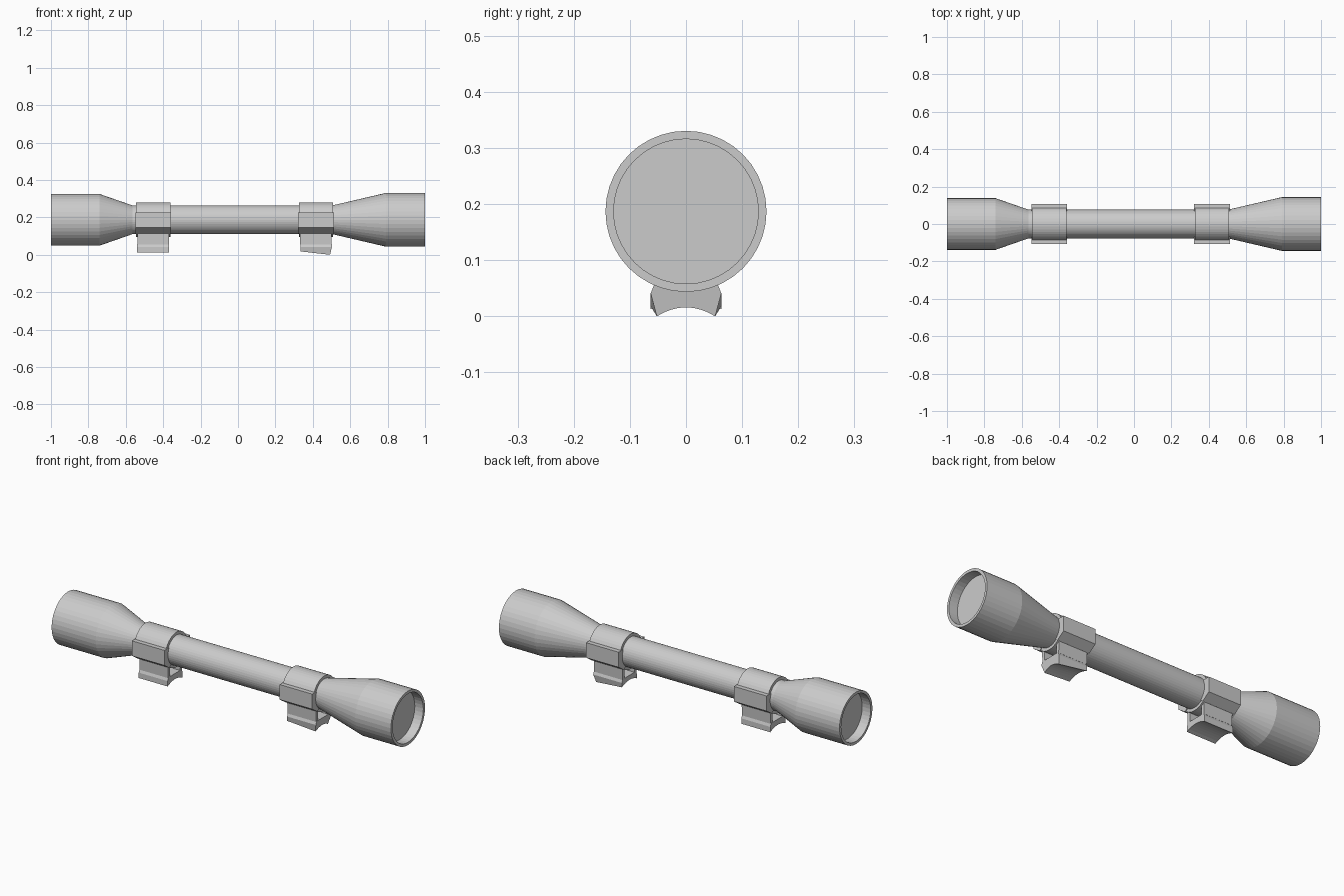
import bpy, bmesh
from math import cos, sin, pi

if "Cube" in bpy.data.objects:
    bpy.data.objects.remove(bpy.data.objects["Cube"])

AXIS_Z = 0.187
SIDES = 40


def finish(name, bm):
    bmesh.ops.recalc_face_normals(bm, faces=bm.faces)
    mesh = bpy.data.meshes.new(name)
    bm.to_mesh(mesh)
    bm.free()
    obj = bpy.data.objects.new(name, mesh)
    bpy.context.collection.objects.link(obj)
    return obj


def lathe(name, profile, closed=False):
    """Turn (x, radius) points around the scope axis."""
    bm = bmesh.new()
    rings = []
    for x, r in profile:
        rings.append([bm.verts.new((x, r * cos(2 * pi * i / SIDES), AXIS_Z + r * sin(2 * pi * i / SIDES)))
                      for i in range(SIDES)])
    pairs = list(zip(rings, rings[1:]))
    if closed:
        pairs.append((rings[-1], rings[0]))
    for a, b in pairs:
        for i in range(SIDES):
            j = (i + 1) % SIDES
            bm.faces.new((a[i], a[j], b[j], b[i]))
    if not closed:
        bm.faces.new(rings[0])
        bm.faces.new(rings[-1])
    return finish(name, bm)


def loft(name, x0, prof0, x1, prof1=None, mirror=False):
    """Join two (y, z) sections; optional copy on the other side of y = 0."""
    bm = bmesh.new()
    for s in ((1, -1) if mirror else (1,)):
        a = [bm.verts.new((x0, s * y, z)) for y, z in prof0]
        b = [bm.verts.new((x1, s * y, z)) for y, z in (prof1 or prof0)]
        n = len(a)
        for i in range(n):
            j = (i + 1) % n
            bm.faces.new((a[i], a[j], b[j], b[i]))
        bm.faces.new(a)
        bm.faces.new(b)
    return finish(name, bm)


def foot_profile(half_w, bottom, arch):
    """Dovetail foot section with a concave underside."""
    pts = [(-half_w, bottom)]
    pts += [(-0.063, 0.041), (-0.056, 0.058), (0.056, 0.058), (0.063, 0.041), (half_w, bottom)]
    steps = 8
    for i in range(1, steps):
        t = 1 - 2 * i / steps
        pts.append((half_w * t, bottom + arch * (1 - t * t)))
    return pts


# Scope body: both bells, the tube and the recessed lenses in one turned shape
lathe("scope_body", [
    (-0.95, 0.124), (-1.0, 0.124), (-1.0, 0.138), (-0.74, 0.138), (-0.565, 0.077),
    (0.505, 0.077), (0.79, 0.1435), (1.0, 0.1435), (1.0, 0.129), (0.95, 0.129)])

# Clamp side lug and bracket wall sections
lug = [(0.07, 0.225), (0.108, 0.225), (0.108, 0.145), (0.064, 0.115), (0.05, 0.125)]
wall = [(0.062, 0.15), (0.058, 0.055), (0.042, 0.055), (0.042, 0.115), (0.05, 0.14)]

for side, x0, x1 in (("rear", -0.545, -0.362), ("front", 0.325, 0.508)):
    # Ring around the tube
    lathe(side + "_clamp_ring", [(x0, 0.075), (x0, 0.093), (x1, 0.093), (x1, 0.075)], closed=True)
    # Side lugs where the ring halves meet
    loft(side + "_clamp_lugs", x0 - 0.004, lug, x1 + 0.004, mirror=True)
    # Bracket walls leaving an opening under the ring
    loft(side + "_bracket_walls", x0 + 0.007, wall, x1 - 0.008, mirror=True)

# Rear foot is straight, front foot slopes down and narrows
loft("rear_foot", -0.54, foot_profile(0.063, 0.0125, 0.016), -0.37)
front = loft("front_foot", 0.333, foot_profile(0.063, 0.018, 0.016), 0.502, foot_profile(0.052, 0.0, 0.016))
# Undercut the lower front edge of the front foot
for v in front.data.vertices:
    if v.co.x > 0.45 and v.co.z < 0.04:
        v.co.x -= 0.01 * (0.041 - v.co.z) / 0.041
